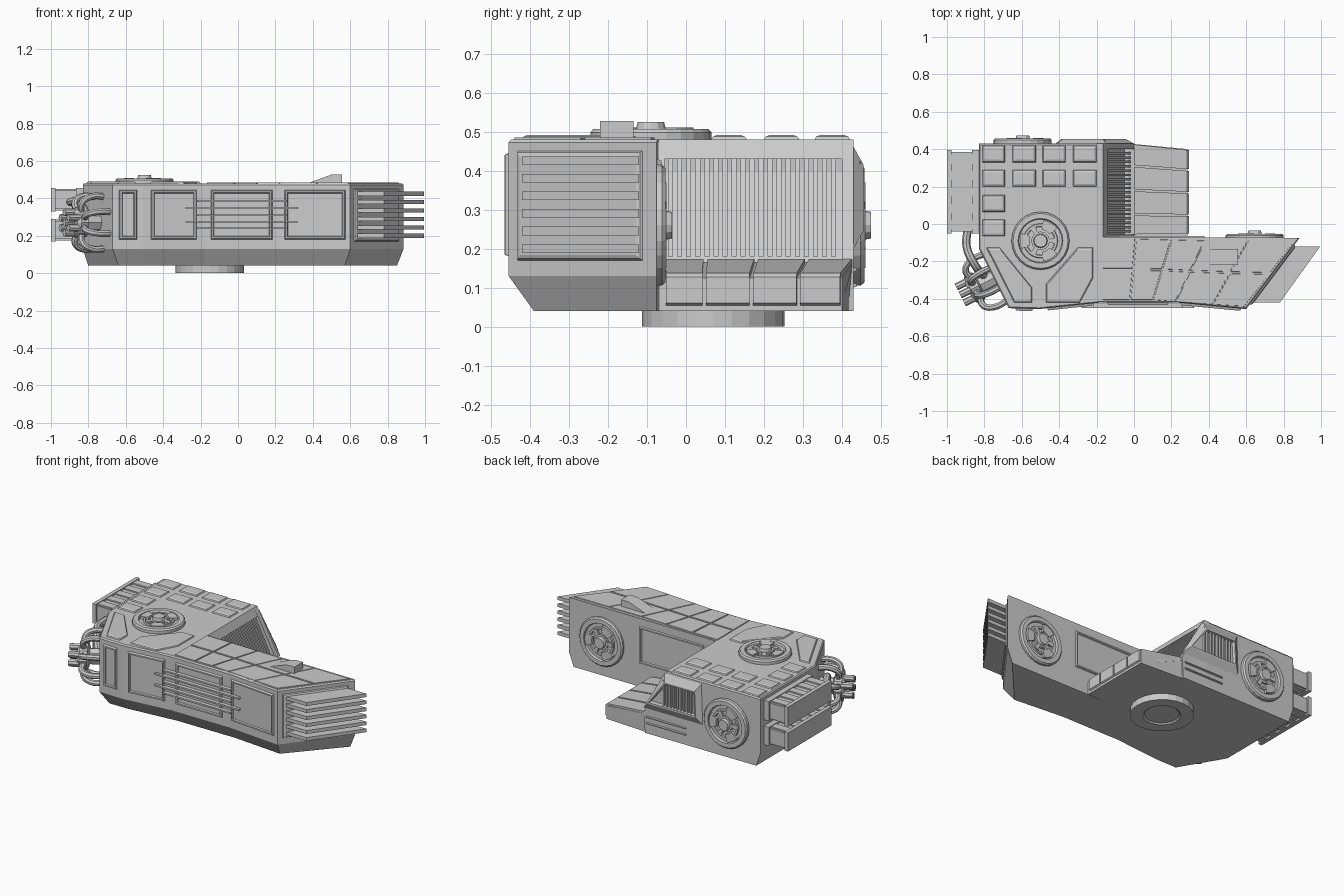
import bpy, bmesh, math
from mathutils import Vector as V

if "Cube" in bpy.data.objects:
    bpy.data.objects.remove(bpy.data.objects["Cube"])

Z = V((0, 0, 1))


def mesh(name, ring_sets):
    """One object from closed lofts; each loft is a list of equal-length rings."""
    bm = bmesh.new()
    for rings in ring_sets:
        vs = [[bm.verts.new(p) for p in r] for r in rings]
        n = len(vs[0])
        for a, b in zip(vs, vs[1:]):
            for i in range(n):
                j = (i + 1) % n
                bm.faces.new((a[i], a[j], b[j], b[i]))
        bm.faces.new(vs[0][::-1])
        bm.faces.new(vs[-1])
    bmesh.ops.recalc_face_normals(bm, faces=bm.faces)
    me = bpy.data.meshes.new(name)
    bm.to_mesh(me)
    bm.free()
    ob = bpy.data.objects.new(name, me)
    bpy.context.collection.objects.link(ob)
    return ob


def plane(o, u, v):
    o, u, v = V(o), V(u).normalized(), V(v).normalized()
    n = u.cross(v)
    return lambda a, b, h=0: o + u * a + v * b + n * h


def plate(P, pts, steps):
    """Rings of a 2D outline moved inward by d and lifted by h, for each (d, h)."""
    cx, cy = [sum(p[k] for p in pts) / len(pts) for k in (0, 1)]
    w, t = [max(abs(p[k] - c) for p in pts) for k, c in ((0, cx), (1, cy))]
    return [[P(cx + (x - cx) * (1 - d / w), cy + (y - cy) * (1 - d / t), h)
             for x, y in pts] for d, h in steps]


def rect(x0, x1, y0, y1):
    return [(x0, y0), (x1, y0), (x1, y1), (x0, y1)]


def box(x0, x1, y0, y1, z0, z1):
    return [[V((x, y, z)) for x, y in rect(x0, x1, y0, y1)] for z in (z0, z1)]


def turned(P, prof, n=24):
    return [[P(r * math.cos(2 * math.pi * i / n), r * math.sin(2 * math.pi * i / n), h)
             for i in range(n)] for r, h in prof]


def sector(P, r0, r1, a0, a1, h0, h1, n=6):
    angs = [a0 + (a1 - a0) * i / n for i in range(n + 1)]
    pts = [(r1 * math.cos(a), r1 * math.sin(a)) for a in angs]
    pts += [(r0 * math.cos(a), r0 * math.sin(a)) for a in reversed(angs)]
    return [[P(x, y, h) for x, y in pts] for h in (h0, h1)]


def tube(name, paths, r):
    cu = bpy.data.curves.new(name, 'CURVE')
    cu.dimensions, cu.bevel_depth, cu.bevel_resolution, cu.resolution_u = '3D', r, 2, 5
    cu.use_fill_caps = True
    for path in paths:
        s = cu.splines.new('BEZIER')
        s.bezier_points.add(len(path) - 1)
        for b, p in zip(s.bezier_points, path):
            b.co = p
            b.handle_left_type = b.handle_right_type = 'AUTO'
    ob = bpy.data.objects.new(name, cu)
    bpy.context.collection.objects.link(ob)
    bpy.ops.object.select_all(action='DESELECT')
    bpy.context.view_layer.objects.active = ob
    ob.select_set(True)
    bpy.ops.object.convert(target='MESH')
    bpy.ops.object.shade_smooth_by_angle()


RIM = [(0, 0), (.005, .012), (.014, .012), (.018, .004)]   # framed panel
PAD = [(0, 0), (.004, .007), (.014, .011)]                 # raised pad
top = plane((0, 0, .48), (1, 0, 0), (0, 1, 0))
back = plane((0, .43, 0), (-1, 0, 0), Z)
beam_back = plane((0, -.075, 0), (-1, 0, 0), Z)

# Main hull: block plus forward beam, chamfered along the lower front
plan = [(-.83, .43), (-.83, -.13), (-.67, -.45), (-.51, -.455), (-.18, -.42), (.23, -.42),
        (.60, -.455), (.885, -.075), (-.17, -.07), (-.17, .43)]
low = [(-.80, .43), (-.80, -.12), (-.64, -.39), (-.51, -.39), (-.18, -.36), (.23, -.36),
       (.57, -.39), (.85, -.075), (-.17, -.07), (-.17, .43)]
mesh("hull", [[[V((x, y, .04)) for x, y in low]]
              + [[V((x, y, z)) for x, y in plan] for z in (.13, .472)]
              + [[V((x * .993, y * .985, .48)) for x, y in plan]]])


# Rear ledge and sloped grille wall
def side_loft(prof, y0, y1):
    return [[V((x, y * (1 - .07 * max(x, 0) / .29), z)) for x, z in prof] for y in (y0, y1)]


mesh("ledge", [side_loft([(-.2, .04), (.285, .04), (.285, .125), (-.03, .165), (-.05, .165),
                          (-.2, .455)], -.075, .43)])
slope = [(-.2, .04), (-.01, .04), (.0, .17), (-.165, .48), (-.2, .48)]
mesh("grille_frame", [side_loft(slope, .40, .43), side_loft(slope, -.075, -.055),
                      side_loft([(-.2, .43), (-.14, .43), (-.165, .48), (-.2, .48)], -.06, .41)])
mesh("grille_ribs", [side_loft([(-.2, .44), (-.15, .44), (-.02, .18), (-.07, .18)], y, y + .013)
                     for y in [-.046 + .0232 * i for i in range(19)]])
tile = [(0, .15), (0, .173), (.283, .137), (.294, .127), (.294, .06), (.27, .045)]
mesh("ledge_tiles", [side_loft(tile, a + .005, b - .005)
                     for a, b in ((-.06, .05), (.05, .18), (.18, .31), (.31, .43))])

# Beam roof tiles
bk = [(-.17, -.075), (.01, -.075), (.2, -.08), (.38, -.085), (.61, -.085), (.865, -.085)]
fr = [(-.17, -.41), (-.02, -.41), (.10, -.41), (.22, -.42), (.42, -.435), (.59, -.445)]
tiles = []
for i in range(5):
    for t0, t1 in ((0, .5), (.5, 1)):
        q = [V(f).lerp(V(b), t) for f, b, t in ((fr[i], bk[i], t0), (fr[i + 1], bk[i + 1], t0),
                                               (fr[i + 1], bk[i + 1], t1), (fr[i], bk[i], t1))]
        tiles.append(plate(top, [tuple(p) for p in q], [(.004, -.004), (.006, .005)]))
mesh("beam_roof_tiles", tiles)
prof = [(.37, .48), (.555, .48), (.555, .527), (.50, .527)]
mesh("roof_vent", [[[V((x, y, z)) for x, z in prof] for y in (-.22, -.135)]])

# Roof pads and corner plates
cols = [(-.81, -.69), (-.65, -.525), (-.488, -.365), (-.325, -.2)]
cells = [(c, r) for r in ((.33, .42), (.2, .29)) for c in cols]
cells += [(cols[0], (.065, .155)), (cols[0], (-.065, .025))]
mesh("roof_pads", [plate(top, rect(*c, *r), PAD) for c, r in cells])
mesh("roof_corner_plates", [plate(top, p, PAD) for p in (
    [(-.79, -.125), (-.64, -.42), (-.545, -.42), (-.545, -.34), (-.72, -.125)],
    [(-.47, -.42), (-.29, -.42), (-.22, -.29), (-.22, -.125), (-.3, -.125), (-.47, -.32)])])

# Framed panels along the front faces and the beam's back
panels = []
for i, x0, x1 in ((2, -.635, -.54), (3, -.465, -.22), (4, -.145, .185), (5, .25, .575)):
    a, b = V((*plan[i], 0)), V((*plan[i + 1], 0))
    panels.append(plate(plane(a, b - a, Z), rect(x0 - a.x, x1 - a.x, .18, .445), RIM))
panels.append(plate(beam_back, rect(-.38, .08, .19, .43), RIM))
mesh("side_panels", panels)
mesh("front_bars", [box(x0, x1, -.45, -.425, z - .005, z + .005) for x0, x1, z in (
    (-.22, .26, .24), (-.28, .32, .275), (-.22, .26, .31), (-.28, .32, .348), (-.22, .26, .385))])

# Nose fins
fin = [(.62, -.42), (.78, -.42), (.995, -.12), (.83, -.12)]
mesh("nose_fins", [[[V((x, y, z + d)) for x, y in fin] for d in (-.011, .011)]
                   for z in [.2 + .045 * i for i in range(6)]])
a, b = V((*plan[6], 0)), V((*plan[7], 0))
mesh("nose_plate", [plate(plane(a, b - a, Z), rect(.03, .43, .17, .45), PAD)])

# Round fan housings on roof, back and beam
fans = []
for P in (plane((-.5, -.09, .48), (1, 0, 0), (0, 1, 0)),
          plane((-.595, .43, .26), (-1, 0, 0), Z), plane((.645, -.08, .26), (-1, 0, 0), Z)):
    fans.append(turned(P, [(.155, 0), (.155, .018), (.147, .027), (.12, .027), (.115, .014), (.093, .014),
                           (.09, .022), (.078, .022), (.075, .012), (.03, .012)]))
    fans.append(turned(P, [(.05, .01), (.05, .026), (.038, .026), (.034, .044), (.02, .044)], 12))
    for k in range(3):
        m = math.pi + k * math.tau / 3
        fans.append(sector(P, .06, .11, m - .4, m + .4, .01, .03))
        fans.append(sector(P, .045, .082, m + .85, m + 1.25, .01, .026, 3))
mesh("fan_housings", fans)

# Ribbed intake on the back face
mesh("back_intake", [plate(back, [(.0, .2), (.42, .2), (.41, .46), (.15, .46)],
                           [(0, 0), (.045, .025), (.055, .025), (.06, .006)])]
     + [plate(back, rect(x, x + .012, .235, .425), [(0, 0), (.002, .018)])
        for x in [.15 + .024 * i for i in range(9)]])
mesh("back_strips", [plate(back, rect(.02, .3, z, z + .012), [(0, 0), (.003, .008)])
                     for z in (.1, .14)])

# Twin ribbed exhaust boxes on the left
parts = []
for z0, z1 in ((.17, .29), (.33, .455)):
    parts += [box(-.975, -.86, -.04, .385, z0 + .012, z1 - .012),
              box(-1, -.975, -.05, .395, z0, z1), box(-.865, -.825, -.05, .395, z0, z1)]
    parts += [box(-.98, -.86, y, y + .05, z0 + .004, z1 - .004)
              for y in [-.03 + .088 * i for i in range(5)]]
mesh("exhaust_boxes", parts)

# Pump cluster on the angled corner with bent hoses
C = plane((-.75, -.29, .27), (.447, -.894, 0), Z)
parts = [turned(C, [(.05, -.01), (.05, .08), (.08, .09), (.08, .135), (.06, .15), (.03, .15)], 8)]
ring = [math.pi / 6 + i * math.pi / 3 for i in range(6)]
for x, y in [(0, 0)] + [(.055 * math.cos(t), .055 * math.sin(t)) for t in ring]:
    parts.append([[C(x + p * .02, y + q * .02, h) for p, q in
                   [(math.cos(k * math.tau / 8), math.sin(k * math.tau / 8)) for k in range(8)]]
                  for h in (.13, .2)])
mesh("pump_cluster", parts)
hoses = [[C(r * math.cos(t), r * math.sin(t), h)
          for r, h in ((.06, .11), (.115, .115), (.15, .07), (.15, -.02))]
         for t in [math.pi / 8 + i * math.pi / 4 for i in range(8)]]
tube("pump_hoses", hoses, .018)
tube("exhaust_pipes", [[(-.89, -.03, z), (-.895, -.12, z), (-.85, -.22, z), (-.79, -.29, .27)]
                       for z in (.23, .38)], .022)

# Round mount underneath
mesh("base_mount", [turned(plane((-.15, .07, 0), (1, 0, 0), (0, 1, 0)),
                           [(.1, .008), (.11, 0), (.183, 0), (.183, .05)])])
